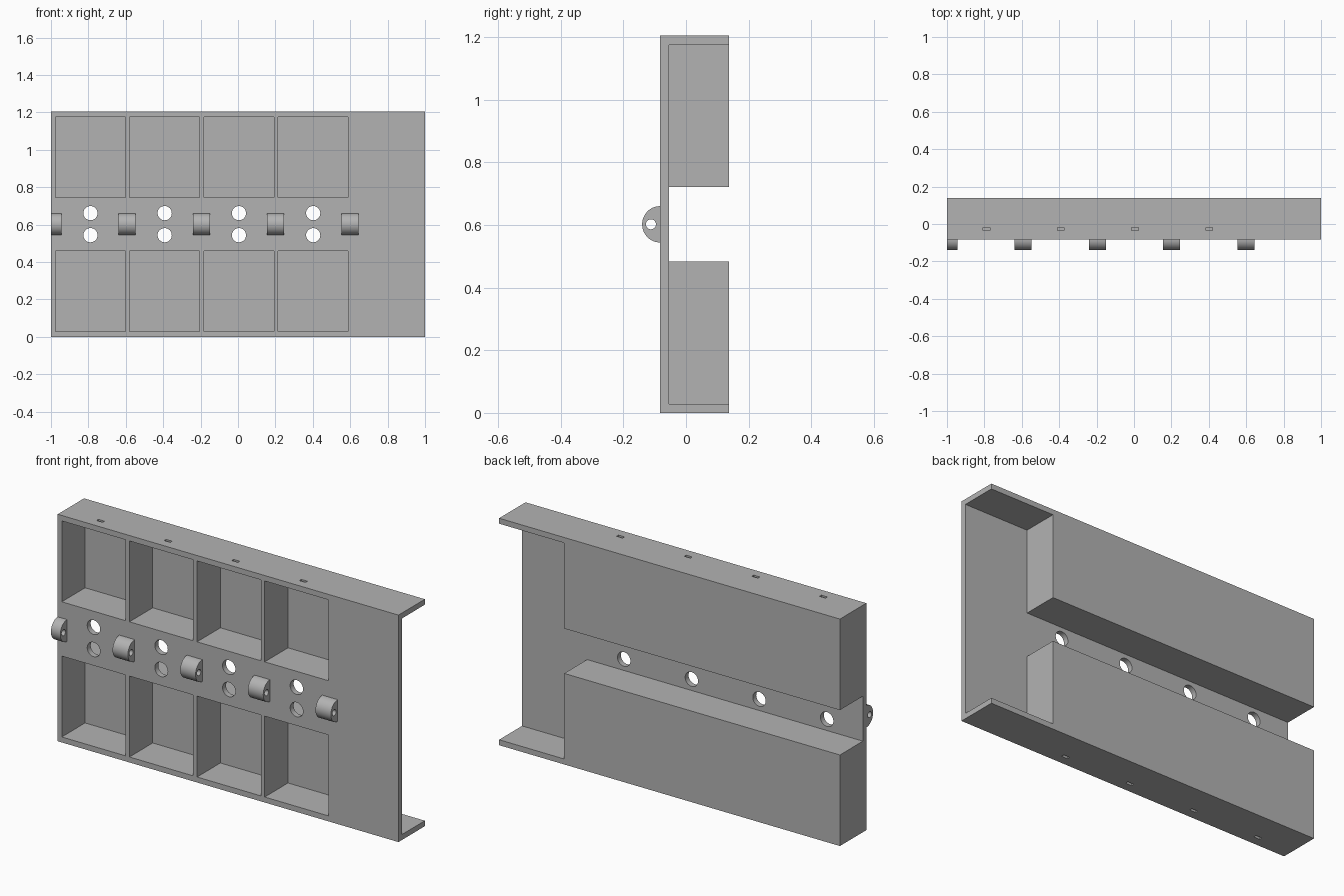
import bpy, bmesh, math
from mathutils import Matrix

if "Cube" in bpy.data.objects:
    bpy.data.objects.remove(bpy.data.objects["Cube"], do_unlink=True)

# Overall dimensions
HEIGHT, FRONT, BACK = 1.204, -0.083, 0.138
MID = HEIGHT / 2
WALL = 0.029
PITCH = 0.397
BAYS = [-0.789 + PITCH * i for i in range(4)]

grey = bpy.data.materials.new("plain grey")
grey.use_nodes = True
colour = (0.45, 0.45, 0.45, 1)
grey.diffuse_color = colour
grey.node_tree.nodes["Principled BSDF"].inputs["Base Color"].default_value = colour


def finish(name, bm):
    bmesh.ops.recalc_face_normals(bm, faces=bm.faces)
    mesh = bpy.data.meshes.new(name)
    bm.to_mesh(mesh)
    bm.free()
    mesh.materials.append(grey)
    ob = bpy.data.objects.new(name, mesh)
    bpy.context.collection.objects.link(ob)
    return ob


def box(name, x0, x1, y0, y1, z0, z1):
    bm = bmesh.new()
    bmesh.ops.create_cube(bm, size=1)
    bmesh.ops.scale(bm, vec=(x1 - x0, y1 - y0, z1 - z0), verts=bm.verts)
    bmesh.ops.translate(bm, vec=((x0 + x1) / 2, (y0 + y1) / 2, (z0 + z1) / 2), verts=bm.verts)
    return finish(name, bm)


def rod(name, radius, length, axis, centre):
    bm = bmesh.new()
    bmesh.ops.create_cone(bm, cap_ends=True, segments=32, radius1=radius,
                          radius2=radius, depth=length)
    turn = Matrix.Rotation(math.pi / 2, 4, "Y" if axis == "x" else "X")
    bmesh.ops.transform(bm, matrix=Matrix.Translation(centre) @ turn, verts=bm.verts)
    return finish(name, bm)


def cut(target, cutter):
    cutter.hide_render = True
    mod = target.modifiers.new("cut", "BOOLEAN")
    mod.operation, mod.solver, mod.object = "DIFFERENCE", "EXACT", cutter
    bpy.context.view_layer.objects.active = target
    bpy.ops.object.modifier_apply(modifier=mod.name)
    bpy.data.objects.remove(cutter, do_unlink=True)


def smooth(ob):
    bpy.ops.object.select_all(action="DESELECT")
    ob.select_set(True)
    bpy.context.view_layer.objects.active = ob
    bpy.ops.object.shade_smooth_by_angle(angle=math.radians(30))


# Panel body: solid block with the rear channel and the open end removed
panel = box("panel_body", -1, 1, FRONT, BACK, 0, HEIGHT)
cut(panel, box("end_cutter", 0.618, 1.1, FRONT + WALL, 0.3, WALL, HEIGHT - WALL))
cut(panel, box("channel_cutter", -1.1, 0.7, FRONT + WALL, 0.3, 0.483, HEIGHT - 0.483))

for x in BAYS:
    # Front pockets, one above and one below the channel
    for z0, z1 in ((WALL, 0.458), (HEIGHT - 0.458, HEIGHT - WALL)):
        cut(panel, box("pocket_cutter", x - 0.187, x + 0.187, -0.3, BACK - 0.026, z0, z1))
    # Paired round holes through the web
    for side in (-1, 1):
        cut(panel, rod("hole_cutter", 0.038, 0.2, "y", (x, FRONT, MID + side * 0.059)))
    # Shallow slots in the top and bottom edges
    for z in (0, HEIGHT):
        cut(panel, box("slot_cutter", x - 0.018, x + 0.018, -0.034, -0.018,
                       z - 0.012, z + 0.012))
smooth(panel)

# Hinge lugs: half-round blocks with a pin hole, the first one flush with the end
for i in range(5):
    centre = -0.99 + PITCH * i
    x0, x1 = max(-1, centre - 0.045), centre + 0.045
    bm = bmesh.new()
    arc = [math.pi * k / 24 for k in range(25)]
    ring = [bm.verts.new((x0, FRONT - 0.057 * math.sin(a), MID + 0.058 * math.cos(a)))
            for a in arc]
    face = bm.faces.new(ring)
    side = bmesh.ops.extrude_face_region(bm, geom=[face])["geom"]
    bmesh.ops.translate(bm, vec=(x1 - x0, 0, 0),
                        verts=[v for v in side if isinstance(v, bmesh.types.BMVert)])
    lug = finish(f"hinge_lug_{i + 1}", bm)
    cut(lug, rod("pin_cutter", 0.016, 0.3, "x", (centre, -0.112, MID)))
    smooth(lug)
